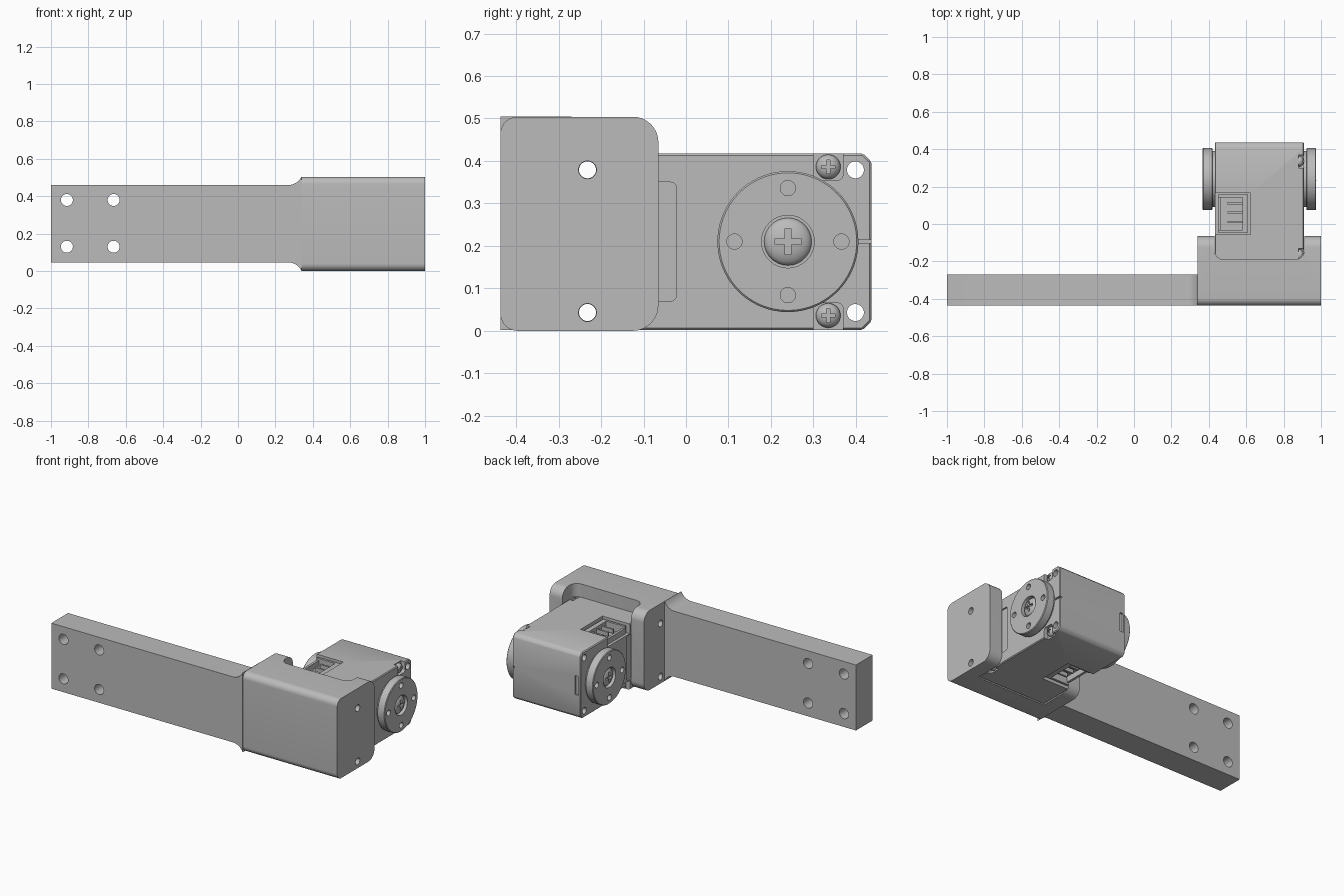
import bpy, bmesh, math
from mathutils import Vector

if "Cube" in bpy.data.objects:
    bpy.data.objects.remove(bpy.data.objects["Cube"], do_unlink=True)

grey = bpy.data.materials.new("mid grey")
grey.use_nodes = True
grey.diffuse_color = (0.5, 0.5, 0.5, 1)
grey.node_tree.nodes["Principled BSDF"].inputs["Base Color"].default_value = (0.5, 0.5, 0.5, 1)


def finish(name, bm):
    bmesh.ops.recalc_face_normals(bm, faces=bm.faces)
    mesh = bpy.data.meshes.new(name)
    bm.to_mesh(mesh)
    bm.free()
    mesh.materials.append(grey)
    ob = bpy.data.objects.new(name, mesh)
    bpy.context.scene.collection.objects.link(ob)
    return ob


def prism(name, pts, axis, lo, hi):
    """Extrude a 2D outline along an axis; the outline uses the other two in order."""
    def place(p, d):
        v = list(p)
        v.insert("xyz".index(axis), d)
        return Vector(v)
    bm = bmesh.new()
    face = bm.faces.new([bm.verts.new(place(p, lo)) for p in pts])
    new = bmesh.ops.extrude_face_region(bm, geom=[face])["geom"]
    shift = place((0, 0), hi - lo)
    bmesh.ops.translate(bm, vec=shift, verts=[v for v in new if isinstance(v, bmesh.types.BMVert)])
    return finish(name, bm)


def arc(cx, cy, r, a, b, n=10):
    return [(cx + r * math.cos(math.radians(a + (b - a) * i / n)),
             cy + r * math.sin(math.radians(a + (b - a) * i / n))) for i in range(n + 1)]


def rounded(u0, u1, v0, v1, r0, r1):
    """Rectangle with corner radius r0 on the low-u side and r1 on the high-u side."""
    return (arc(u1 - r1, v1 - r1, r1, 0, 90) + arc(u0 + r0, v1 - r0, r0, 90, 180)
            + arc(u0 + r0, v0 + r0, r0, 180, 270) + arc(u1 - r1, v0 + r1, r1, 270, 360))


def box(name, x0, x1, y0, y1, z0, z1):
    return prism(name, [(x0, y0), (x1, y0), (x1, y1), (x0, y1)], "z", z0, z1)


def rod(name, u, v, r, axis, lo, hi, n=32):
    return prism(name, arc(u, v, r, 0, 360 - 360 / n, n - 1), axis, lo, hi)


def activate(ob):
    bpy.ops.object.select_all(action="DESELECT")
    ob.select_set(True)
    bpy.context.view_layer.objects.active = ob


def cut(ob, *cutters):
    activate(ob)
    for c in cutters:
        mod = ob.modifiers.new("cut", "BOOLEAN")
        mod.operation, mod.solver, mod.object = "DIFFERENCE", "EXACT", c
        bpy.ops.object.modifier_apply(modifier=mod.name)
        bpy.data.objects.remove(c, do_unlink=True)


def smooth(ob):
    activate(ob)
    bpy.ops.object.shade_smooth_by_angle(angle=math.radians(30))


# Main dimensions
MID_Z, TOP_Z = 0.21, 0.418
AXLE_Y = 0.24
HOLE_Z = (0.043, 0.379)
FRONT_Y, SERVO_FRONT = -0.437, -0.272

# Flat arm with flared root
flare_top = arc(0.27, 0.535, 0.075, -90, -24)
flare_low = [(x, 0.506 - z) for x, z in reversed(flare_top)]
arm = prism("arm", [(-1, 0.046), (-1, 0.46)] + flare_top + flare_low, "y", FRONT_Y, -0.27)
for x in (-0.915, -0.665):
    for z in (0.13, 0.38):
        cut(arm, rod("arm_hole", x, z, 0.032, "y", -0.6, 0))
smooth(arm)

# U-shaped bracket with rounded cheeks
bracket = prism("bracket", rounded(FRONT_Y, -0.065, 0, 0.504, 0.04, 0.06), "x", 0.34, 1.0)
cut(bracket,
    prism("pocket", rounded(0.43, 0.911, -0.19, 0.2, 0.05, 0.05), "z", -0.1, 0.7),
    box("servo_seat", 0.43, 0.911, SERVO_FRONT - 0.003, 0.1, -0.1, TOP_Z + 0.002))
for z in HOLE_Z:
    cut(bracket, rod("mount_hole", -0.232, z, 0.021, "x", 0.2, 1.2))
smooth(bracket)

# Servo body with chamfered back corners
c = 0.02
body = prism("servo_body", [
    (SERVO_FRONT, 0.002), (0.437 - c, 0.002), (0.437, 0.002 + c),
    (0.437, TOP_Z - c), (0.437 - c, TOP_Z), (SERVO_FRONT, TOP_Z)], "x", 0.432, 0.909)
bevel = body.modifiers.new("edge", "BEVEL")
bevel.width, bevel.segments = 0.005, 1
activate(body)
bpy.ops.object.modifier_apply(modifier=bevel.name)
for z in HOLE_Z:
    for y in (-0.232, 0.399):
        cut(body, rod("through_hole", y, z, 0.02, "x", 0.2, 1.2))
cut(body, box("seam_slit", 0.895, 1, 0.39, 0.5, 0.205, 0.215),
    box("back_notch", 0.445, 0.47, 0.427, 0.5, 0.15, 0.27))
for x0, x1 in ((0.4, 0.442), (0.899, 0.95)):
    cut(body, prism("side_recess", rounded(-0.2, -0.022, 0.07, 0.35, 0.015, 0.015), "x", x0, x1))


# Cross-head screw facing along x
def screw(name, x, y, z, r, height, side):
    bm = bmesh.new()
    bmesh.ops.create_uvsphere(bm, u_segments=28, v_segments=16, radius=1)
    for v in bm.verts:
        v.co = (x + v.co.z * height, y + v.co.x * r, z + v.co.y * r)
    ob = finish(name, bm)
    a, b = sorted((x + side * height * 0.35, x + side * 0.1))
    w, l = r * 0.13, r * 0.55
    cut(ob, box("slot", a, b, y - l, y + l, z - w, z + w),
        box("slot", a, b, y - w, y + w, z - l, z + l))
    smooth(ob)


# Corner screw notches on the left face
for y in (-0.165, 0.335):
    for z, low, high in ((0.036, -0.1, 0.066), (0.386, 0.354, 0.6)):
        cut(body, prism("notch", rounded(y - 0.035, y + 0.035, low, high, 0.015, 0.015), "x", 0.88, 1))
        screw("case_screw", 0.886, y, z, 0.029, 0.022, 1)

# Cable sockets on top and bottom, open to the right face
for label, sign in (("top", 1), ("bottom", -1)):
    def level(depth):
        return MID_Z + sign * (0.208 - depth)

    def slab(name, x0, x1, y0, y1, d0, d1):
        lo, hi = sorted((level(d0), level(d1)))
        return box(name, x0, x1, y0, y1, lo, hi)
    cut(body, slab("socket_cut", 0.4, 0.622, -0.055, 0.165, 0.06, -0.1))
    slab(label + "_socket_spine", 0.58, 0.61, -0.04, 0.15, 0.061, 0.012)
    slab(label + "_socket_lip", 0.45, 0.465, -0.04, 0.15, 0.061, 0.025)
    for y in (-0.045, 0.143):
        slab(label + "_socket_wall", 0.45, 0.61, y, y + 0.014, 0.061, 0.012)
    for i in range(3):
        y = 0.005 + i * 0.05
        slab(label + "_socket_pin", 0.5, 0.582, y, y + 0.012, 0.05, 0.025)
smooth(body)

# Output horns on both faces, each with a hub, four holes and a centre screw
for label, face, side in (("left", 0.909, 1), ("right", 0.432, -1)):
    def span(a, b):
        return sorted((face + side * a, face + side * b))
    smooth(rod(label + "_hub", AXLE_Y, MID_Z, 0.15, "x", *span(-0.01, 0.02), 64))
    horn = rod(label + "_horn", AXLE_Y, MID_Z, 0.166, "x", *span(0.012, 0.065), 72)
    mod = horn.modifiers.new("edge", "BEVEL")
    mod.width, mod.segments, mod.limit_method = 0.004, 1, "ANGLE"
    activate(horn)
    bpy.ops.object.modifier_apply(modifier=mod.name)
    cut(horn, rod("screw_well", AXLE_Y, MID_Z, 0.062, "x", *span(0.04, 0.1)))
    for dy, dz in ((1, 0), (-1, 0), (0, 1), (0, -1)):
        cut(horn, rod("horn_hole", AXLE_Y + dy * 0.126, MID_Z + dz * 0.126, 0.018, "x",
                      *span(0.03, 0.1), 24))
    smooth(horn)
    screw(label + "_centre_screw", face + side * 0.042, AXLE_Y, MID_Z, 0.056, 0.024, side)
